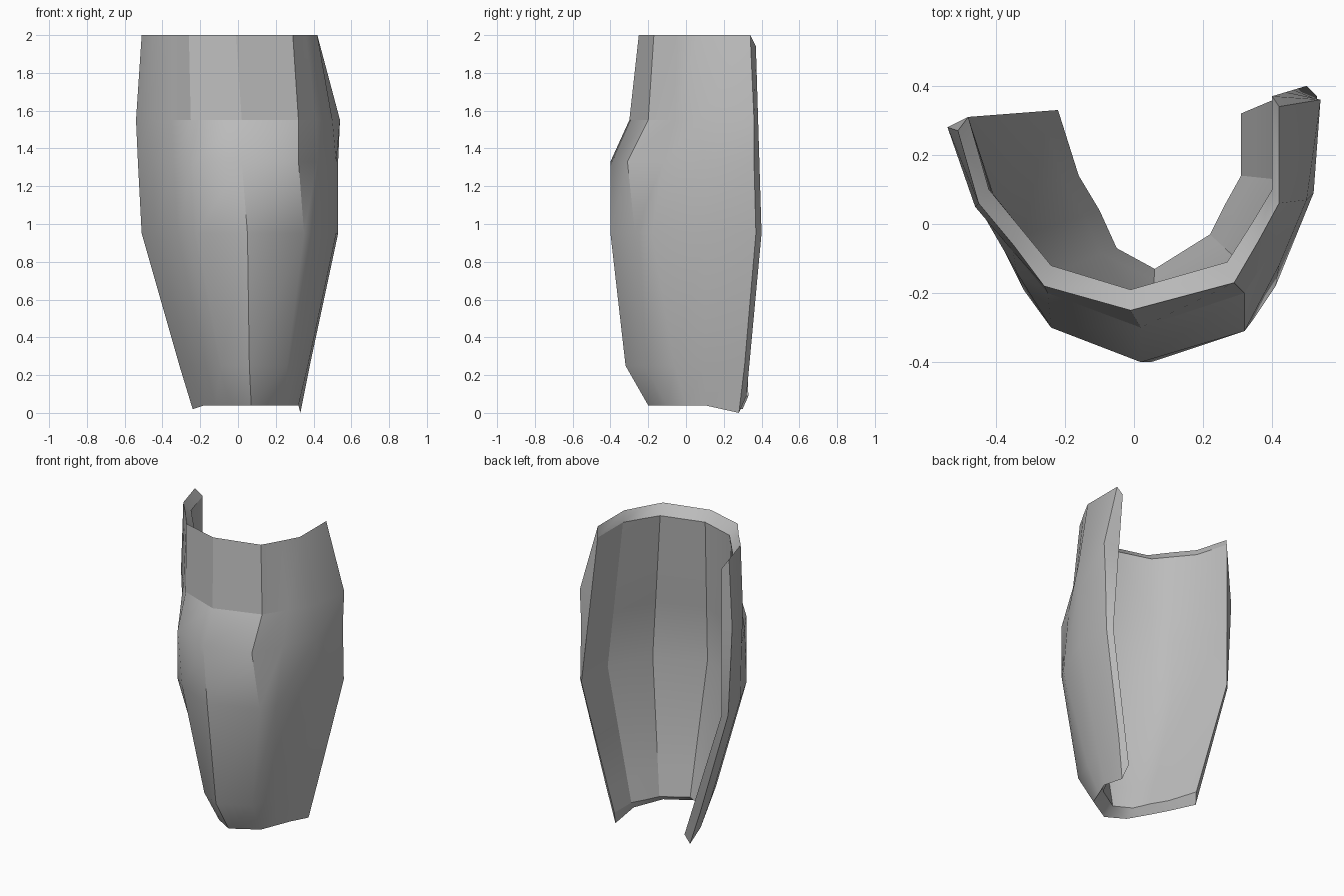
import bpy
import bmesh
import math
from mathutils import Vector

# Remove the default cube
default_cube = bpy.data.objects.get("Cube")
if default_cube:
    bpy.data.objects.remove(default_cube, do_unlink=True)

# Height and outline of each cross-section, from the rear edge at -x round the
# front to the rear edge at +x, in hundredths of a unit
outer_sections = [
    (4, [(-24, 30), (-18, 10), (-12, -1), (-5, -13), (7, -20), (24, -10), (28, 0), (32, 10), (33, 28)]),
    (25, [(-31, 29), (-25, 9), (-17, -8), (-9, -23), (6, -32), (26, -22), (32, -6), (37, 10), (38, 31)]),
    (95, [(-51, 28), (-44, 5), (-32, -19), (-22, -28), (5, -40), (35, -27), (41, -18), (52, 10), (53, 37)]),
    (133, [(-53, 28), (-45, 5), (-34, -14), (-24, -30), (2, -40), (32, -31), (42, -12), (52, 9), (53, 36)]),
    (155, [(-54, 28), (-46, 5), (-35, -8), (-25, -20), (2, -30), (32, -20), (41, -6), (50, 7), (54, 36)]),
    (200, [(-51, 27), (-45, 6), (-35, -6), (-26, -18), (-1, -25), (29, -17), (36, -5), (42, 6), (42, 34)]),
]
# The lining is plainer and has no bulge
inner_sections = [
    (9, [(-22, 33), (-16, 14), (-10, 4), (-5, -7), (6, -13), (22, -3), (26, 5), (31, 14), (31, 32)]),
    (95, [(-48, 31), (-40, 8), (-34, -4), (-28, -16), (5, -30), (36, -16), (43, -2), (50, 12), (50, 40)]),
    (194, [(-48, 31), (-42, 10), (-33, -1), (-24, -12), (-1, -19), (27, -11), (34, 0), (40, 10), (40, 37)]),
]
FRONT_COLUMNS = (3, 4, 5)
LINING_COLUMNS = (4, 5, 7)


def make_material(name, color):
    material = bpy.data.materials.new(name)
    material.use_nodes = True
    material.diffuse_color = color
    shader = material.node_tree.nodes["Principled BSDF"]
    shader.inputs["Base Color"].default_value = color
    return material


def to_points(section):
    """Turn a cross-section into a list of 3D points."""
    height, outline = section
    return [Vector((x, y, height)) / 100 for x, y in outline]


def lining_at(height):
    """Return the lining's points at a height, blended from the sections around it."""
    low, middle, high = inner_sections
    below, above = (low, middle) if height <= middle[0] else (middle, high)
    blend = (height - below[0]) / (above[0] - below[0])
    blend = min(max(blend, 0), 1)
    return [a.lerp(b, blend) for a, b in zip(to_points(below), to_points(above))]


def build_shell(name, material):
    bm = bmesh.new()
    outer_rows, inner_rows = [], []
    for section in outer_sections:
        outer_rows.append([bm.verts.new(p) for p in to_points(section)])
        inner_rows.append([bm.verts.new(p) for p in lining_at(section[0])])

    # The rear corners of the lower rim hang below the rest
    for corner, drop in ((0, 0.02), (-1, 0.04)):
        outer_rows[0][corner].co.z -= drop

    def bridge(first, second):
        for i in range(len(first) - 1):
            bm.faces.new((first[i], first[i + 1], second[i + 1], second[i]))

    def crease(path):
        for a, b in zip(path, path[1:]):
            bm.edges.get((a, b)).smooth = False

    # Outer wall and lining
    for rows in (outer_rows, inner_rows):
        for lower, upper in zip(rows, rows[1:]):
            bridge(lower, upper)
    # Lower and upper rims
    for level in (0, -1):
        bridge(outer_rows[level], inner_rows[level])
    # Rear edges
    for side in (0, -1):
        bridge([row[side] for row in outer_rows], [row[side] for row in inner_rows])

    # Crisp rims, collar line, collar facets and lining facets
    for rows in (outer_rows, inner_rows):
        crease(rows[0])
        crease(rows[-1])
        for side in (0, -1):
            crease([row[side] for row in rows])
    crease(outer_rows[-2][1:-2])
    for column in FRONT_COLUMNS:
        crease([row[column] for row in outer_rows[-2:]])
    for column in LINING_COLUMNS:
        crease([row[column] for row in inner_rows])

    bmesh.ops.recalc_face_normals(bm, faces=bm.faces)
    mesh = bpy.data.meshes.new(name)
    bm.to_mesh(mesh)
    bm.free()
    mesh.materials.append(material)
    shell = bpy.data.objects.new(name, mesh)
    bpy.context.collection.objects.link(shell)
    return shell


shin_plate = build_shell("shin_plate", make_material("plain_grey", (0.5, 0.5, 0.5, 1)))

# Soft curves elsewhere
bpy.ops.object.select_all(action="DESELECT")
shin_plate.select_set(True)
bpy.context.view_layer.objects.active = shin_plate
bpy.ops.object.shade_smooth_by_angle(angle=math.radians(40), keep_sharp_edges=True)
